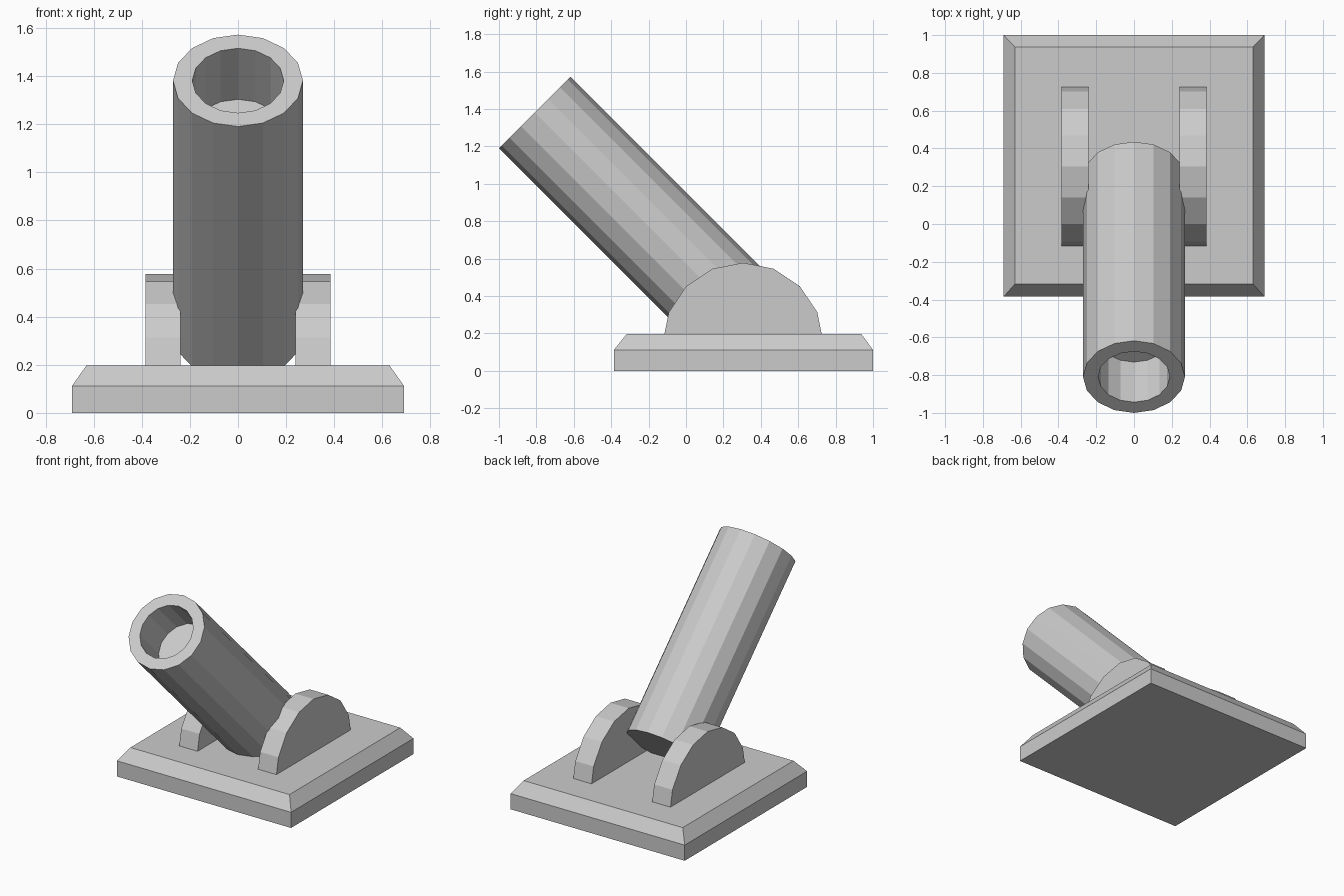
import bpy, bmesh
from math import sin, cos, pi, sqrt
from mathutils import Vector

if "Cube" in bpy.data.objects:
    bpy.data.objects.remove(bpy.data.objects["Cube"])


def make_object(name, verts, faces):
    mesh = bpy.data.meshes.new(name)
    bm = bmesh.new()
    vs = [bm.verts.new(v) for v in verts]
    for f in faces:
        bm.faces.new([vs[i] for i in f])
    bmesh.ops.recalc_face_normals(bm, faces=bm.faces)
    bm.to_mesh(mesh)
    bm.free()
    obj = bpy.data.objects.new(name, mesh)
    bpy.context.collection.objects.link(obj)
    return obj


def loft(name, rings):
    """Skin equal-sized closed rings and cap both ends."""
    n = len(rings[0])
    faces = [list(range(n)), [(len(rings) - 1) * n + i for i in range(n)]]
    for r in range(len(rings) - 1):
        for i in range(n):
            j = (i + 1) % n
            faces.append([r * n + i, r * n + j, (r + 1) * n + j, (r + 1) * n + i])
    return make_object(name, [v for ring in rings for v in ring], faces)


def rect(x, y0, y1, z):
    return [(-x, y0, z), (x, y0, z), (x, y1, z), (-x, y1, z)]


# Bevelled base plate
loft("base_plate", [rect(0.69, -0.385, 1.0, 0),
                    rect(0.69, -0.385, 1.0, 0.112),
                    rect(0.63, -0.317, 0.937, 0.197)])

# Barrel tilted 45 degrees, with a shallow bore
SIDES = 16
muzzle = Vector((0, -0.809, 1.381))
axis = Vector((0, 1, -1)) / sqrt(2)
side, up = Vector((1, 0, 0)), Vector((0, 1, 1)) / sqrt(2)


def ring(radius, depth):
    return [muzzle + axis * depth
            + radius * (side * sin(2 * pi * i / SIDES) + up * cos(2 * pi * i / SIDES))
            for i in range(SIDES)]


loft("barrel", [ring(0.27, 1.49), ring(0.27, 0), ring(0.19, 0), ring(0.19, 0.3)])

# Half-round side brackets, mirrored
arc = [(0.305 + 0.43 * cos(pi * i / 8), 0.148 + 0.43 * sin(pi * i / 8)) for i in range(9)]
bracket = loft("side_brackets", [[(x, y, z) for y, z in arc] for x in (0.24, 0.385)])
bracket.modifiers.new("mirror", 'MIRROR').use_axis = (True, False, False)
